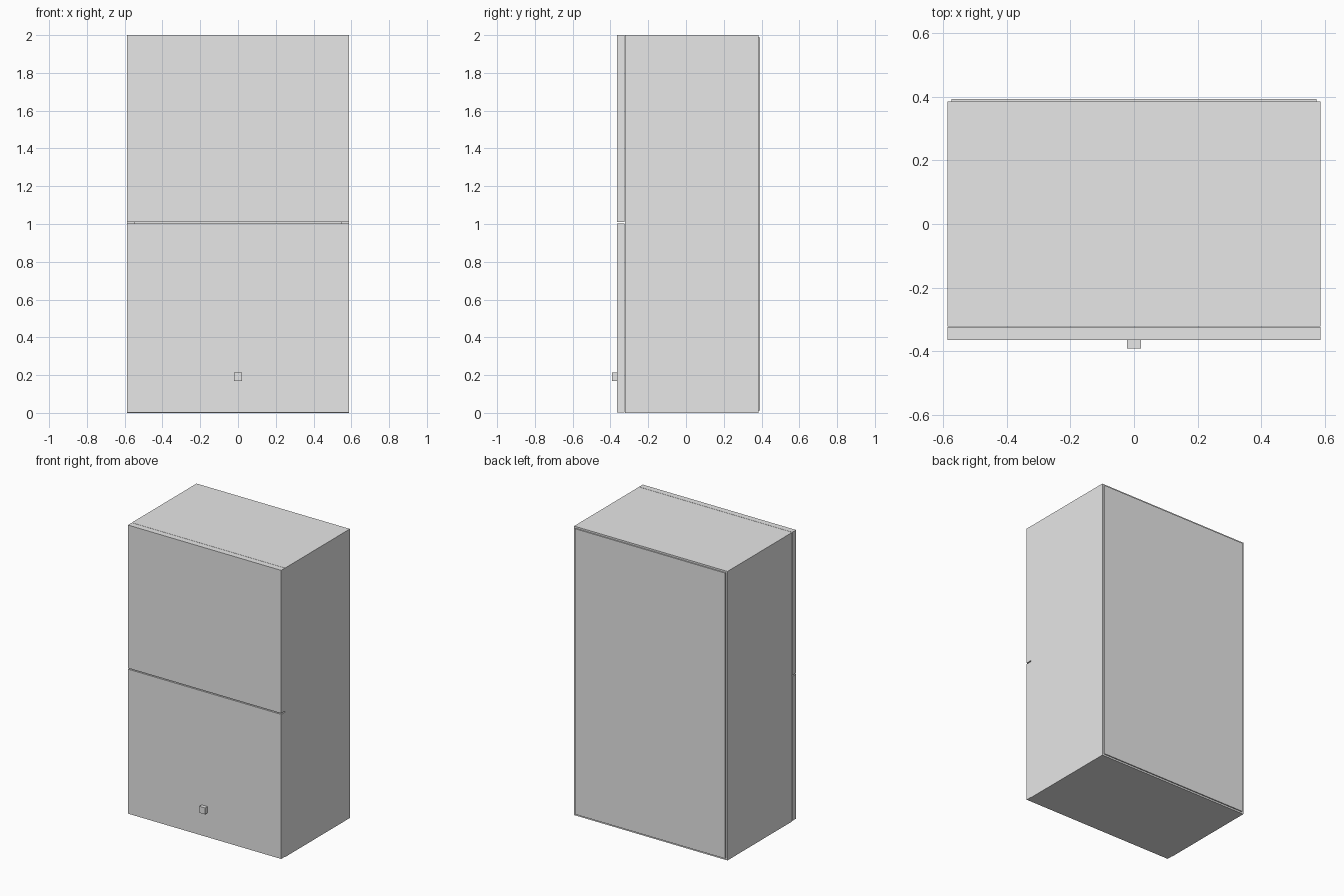
import bpy

default = bpy.data.objects.get("Cube")
if default:
    bpy.data.objects.remove(default, do_unlink=True)

grey = bpy.data.materials.new("plain grey")
grey.use_nodes = True
colour = (0.8, 0.8, 0.8, 1)
grey.diffuse_color = colour
grey.node_tree.nodes["Principled BSDF"].inputs["Base Color"].default_value = colour


def box(name, x, y, z):
    """Flat-shaded panel spanning the given (min, max) ranges."""
    spans = (x, y, z)
    bpy.ops.mesh.primitive_cube_add(size=1, location=[(a + b) / 2 for a, b in spans])
    ob = bpy.context.object
    ob.name = name
    ob.scale = [b - a for a, b in spans]
    bpy.ops.object.transform_apply(location=False, rotation=False, scale=True)
    ob.data.materials.append(grey)
    return ob


half = 0.587          # half the cabinet width
inner = 0.545         # inside face of the side panels
board = half - inner  # board thickness
height = 2.0
depth = (-0.323, 0.385)

# Carcass
box("left_side", (inner, half), depth, (0, height))
box("right_side", (-half, -inner), depth, (0, height))
box("bottom_panel", (-inner, inner), depth, (0, board))
box("top_panel", (-inner, inner), depth, (height - board, height))
box("middle_shelf", (-inner, inner), (-0.31, 0.385), (1 - board / 2, 1 + board / 2))
box("back_panel", (-0.574, 0.574), (0.385, 0.393), (0.012, height - 0.012))

# Two stacked doors with a thin gap between them
door_y = (-0.366, -0.325)
box("lower_door", (-half, half), door_y, (0.003, 1.003))
box("upper_door", (-half, half), door_y, (1.01, height))

# Square knob on the lower door
box("knob", (-0.022, 0.022), (-0.392, -0.366), (0.17, 0.215))
